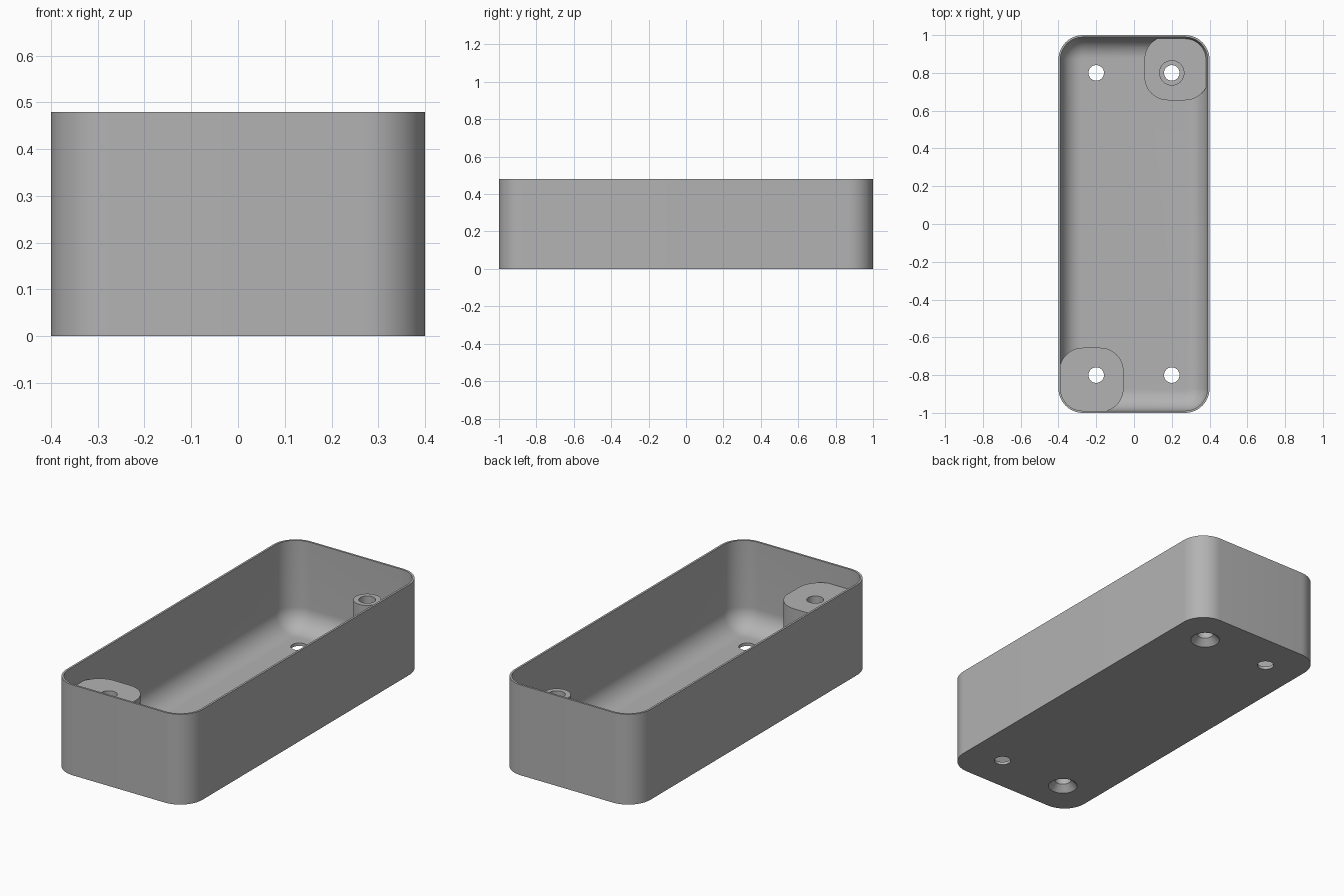
import bpy, bmesh, math

if "Cube" in bpy.data.objects:
    bpy.data.objects.remove(bpy.data.objects["Cube"], do_unlink=True)

HX, HY, HEIGHT = 0.40, 1.00, 0.48      # outer half sizes and height
CORNER, WALL, FLOOR, FILLET = 0.13, 0.011, 0.016, 0.11
HOLE_X, HOLE_Y, HOLE_R = 0.20, 0.80, 0.041
BOSS_TOP, LOW_TOP = 0.373, 0.085
SEG = 14

grey = bpy.data.materials.new("grey plastic")
grey.use_nodes = True
colour = (0.45, 0.45, 0.45, 1)
grey.diffuse_color = colour
grey.node_tree.nodes["Principled BSDF"].inputs["Base Color"].default_value = colour


def rounded_loop(hx, hy, r, z, cx=0, cy=0):
    """Outline of a rounded rectangle, anticlockwise."""
    points = []
    for quarter, (sx, sy) in enumerate([(1, 1), (-1, 1), (-1, -1), (1, -1)]):
        for i in range(SEG + 1):
            a = (quarter + i / SEG) * math.pi / 2
            points.append((cx + sx * (hx - r) + r * math.cos(a),
                           cy + sy * (hy - r) + r * math.sin(a), z))
    return points


def circle_loop(x, y, r, z, count=48):
    return [(x + r * math.cos(2 * math.pi * i / count),
             y + r * math.sin(2 * math.pi * i / count), z) for i in range(count)]


def loft(name, loops):
    """Solid skinned through equal loops and capped at both ends."""
    bm = bmesh.new()
    rings = [[bm.verts.new(p) for p in loop] for loop in loops]
    for low, high in zip(rings, rings[1:]):
        n = len(low)
        for i in range(n):
            j = (i + 1) % n
            bm.faces.new((low[i], low[j], high[j], high[i]))
    bm.faces.new(rings[0][::-1])
    bm.faces.new(rings[-1])
    bmesh.ops.recalc_face_normals(bm, faces=bm.faces)
    mesh = bpy.data.meshes.new(name)
    bm.to_mesh(mesh)
    bm.free()
    mesh.materials.append(grey)
    obj = bpy.data.objects.new(name, mesh)
    bpy.context.collection.objects.link(obj)
    return obj


def combine(target, tool, operation):
    """Apply a boolean and discard the tool."""
    tool.hide_render = True
    mod = target.modifiers.new(operation, "BOOLEAN")
    mod.operation, mod.object, mod.solver = operation, tool, "EXACT"
    bpy.context.view_layer.objects.active = target
    bpy.ops.object.modifier_apply(modifier=mod.name)
    bpy.data.objects.remove(tool, do_unlink=True)


# Open tray: outer wall, rim, inner wall, then a fillet down to the floor
loops = [rounded_loop(HX, HY, CORNER, z) for z in (0, HEIGHT)]
loops.append(rounded_loop(HX - WALL, HY - WALL, CORNER - WALL, HEIGHT))
for i in range(SEG + 1):
    a = i / SEG * math.pi / 2
    inset = WALL + FILLET * (1 - math.cos(a))
    loops.append(rounded_loop(HX - inset, HY - inset, CORNER - inset,
                              FLOOR + FILLET * (1 - math.sin(a))))
tray = loft("tray", loops)

# Corner bosses: a tall block at the front, a low block with a tube at the back
for side, top in ((-1, BOSS_TOP), (1, LOW_TOP)):
    block = loft("boss_block", [rounded_loop(0.17, 0.17, 0.125, z, side * 0.225, side * 0.825)
                                for z in (0.006, top)])
    combine(tray, block, "UNION")
tube = loft("boss_tube", [circle_loop(HOLE_X, HOLE_Y, 0.067, z) for z in (0.05, BOSS_TOP)])
combine(tray, tube, "UNION")

# Screw holes, countersunk from below under the bosses
for sx in (-1, 1):
    for sy in (-1, 1):
        profile = [(HOLE_R, -0.1), (HOLE_R, 0.6)]
        if sx == sy:
            profile = [(0.073, -0.1), (0.073, 0), (HOLE_R, 0.034), (HOLE_R, 0.6)]
        cutter = loft("hole_cutter", [circle_loop(sx * HOLE_X, sy * HOLE_Y, r, z)
                                      for r, z in profile])
        combine(tray, cutter, "DIFFERENCE")

# Smooth curves with sharp edges
bpy.ops.object.select_all(action="DESELECT")
tray.select_set(True)
bpy.context.view_layer.objects.active = tray
bpy.ops.object.shade_smooth_by_angle(angle=math.radians(30))
